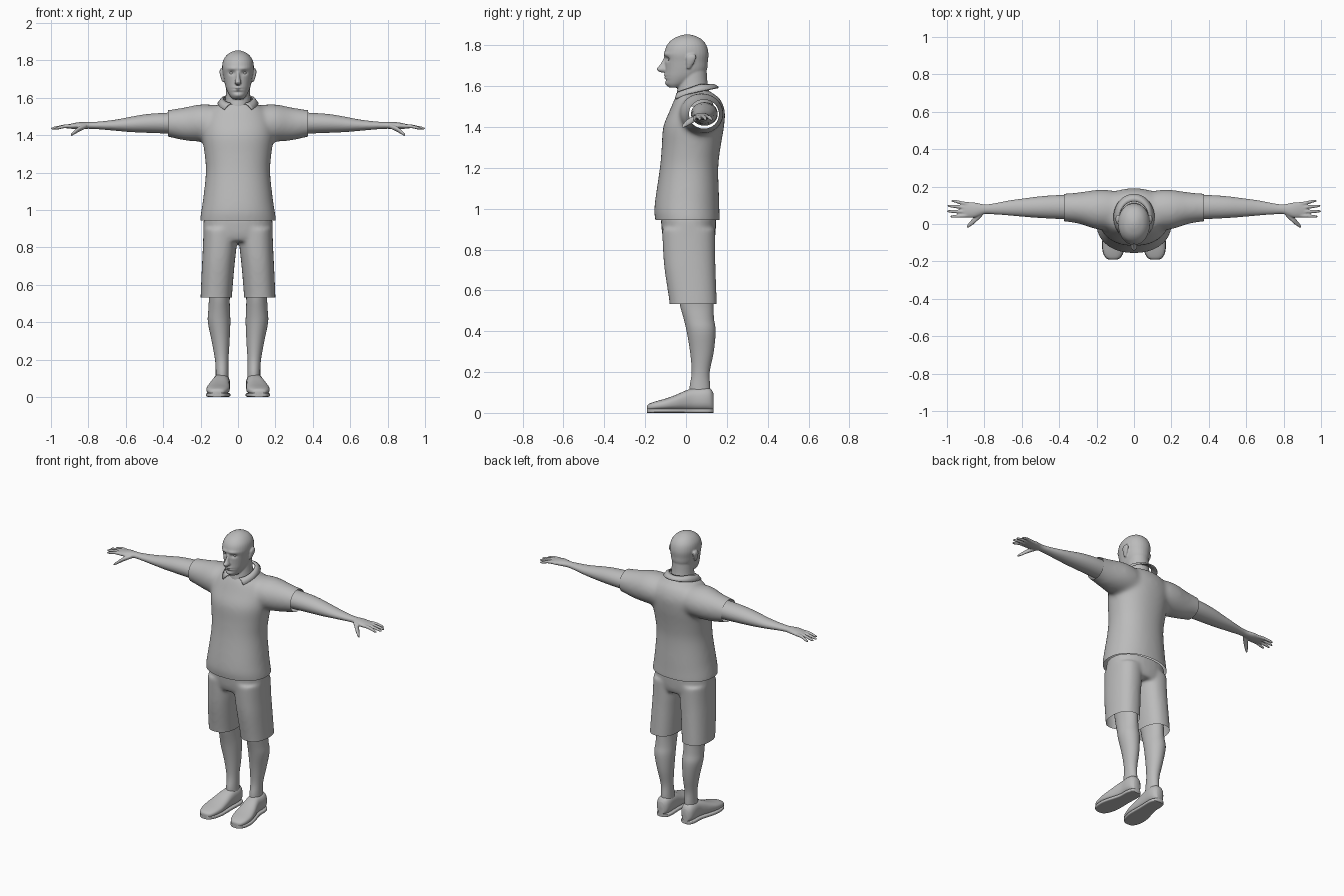
import bpy, bmesh, math
from mathutils import Vector

if "Cube" in bpy.data.objects:
    bpy.data.objects.remove(bpy.data.objects["Cube"])

grey = bpy.data.materials.new("plain grey")
grey.diffuse_color = (0.5, 0.5, 0.5, 1)
grey.use_nodes = True
grey.node_tree.nodes["Principled BSDF"].inputs["Base Color"].default_value = grey.diffuse_color


def spline(rows, steps):
    """Smoothly interpolate the measured cross-sections."""
    out = []
    for i in range(len(rows) - 1):
        a, b, c, d = (rows[max(0, min(len(rows) - 1, i + k))] for k in (-1, 0, 1, 2))
        for s in range(steps):
            t = s / steps
            out.append([q + 0.5 * t * (r - p + t * (2 * p - 5 * q + 4 * r - e + t * (3 * (q - r) + e - p)))
                        for p, q, r, e in zip(a, b, c, d)])
    return out + [list(rows[-1])]


def loft(bm, axis, rows, p=2.0, n=32, steps=4, flip=1):
    """Rows: position along axis, two centre coordinates, two radii."""
    rings = []
    for t, u, v, ru, rv in spline(rows, steps):
        ring = []
        for k in range(n):
            a = 2 * math.pi * k / n
            c, s = math.cos(a), math.sin(a)
            pu = u + ru * math.copysign(abs(c) ** (2 / p), c)
            pv = v + rv * math.copysign(abs(s) ** (2 / p), s)
            co = {"x": (t, pu, pv), "y": (pu, t, pv), "z": (pu, pv, t)}[axis]
            ring.append(bm.verts.new((co[0] * flip, co[1], co[2])))
        rings.append(ring)
    faces = [bm.faces.new(rings[0]), bm.faces.new(rings[-1][::-1])]
    for r, q in zip(rings, rings[1:]):
        for k in range(n):
            j = (k + 1) % n
            faces.append(bm.faces.new((r[k], q[k], q[j], r[j])))
    bmesh.ops.recalc_face_normals(bm, faces=faces)


def finish(name, bm, mirror=False):
    me = bpy.data.meshes.new(name)
    bm.to_mesh(me)
    bm.free()
    me.materials.clear()
    me.materials.append(grey)
    for f in me.polygons:
        f.use_smooth = True
        f.material_index = 0
    ob = bpy.data.objects.new(name, me)
    bpy.context.collection.objects.link(ob)
    if mirror:
        ob.modifiers.new("mirror", "MIRROR").use_mirror_merge = False
    return ob


def fuse(bm, voxel, smooth):
    """Merge overlapping lofts into one skin and soften the joins."""
    ob = finish("temp", bm)
    mod = ob.modifiers.new("fuse", "REMESH")
    mod.mode, mod.voxel_size = "VOXEL", voxel
    dg = bpy.context.evaluated_depsgraph_get()
    me = bpy.data.meshes.new_from_object(ob.evaluated_get(dg))
    out = bmesh.new()
    out.from_mesh(me)
    bpy.data.objects.remove(ob)
    bpy.data.meshes.remove(me)
    for _ in range(smooth):
        bmesh.ops.smooth_vert(out, verts=out.verts, factor=0.5,
                              use_axis_x=True, use_axis_y=True, use_axis_z=True)
    return out


def trim(bm, co, no):
    """Open a garment end with a clean hem."""
    bmesh.ops.bisect_plane(bm, geom=bm.verts[:] + bm.edges[:] + bm.faces[:],
                           plane_co=co, plane_no=no, clear_outer=True)


# Shirt: torso plus two sleeves
bm = bmesh.new()
loft(bm, "z", [(.91, 0, .008, .203, .157), (.945, 0, .008, .203, .158), (.98, 0, .004, .199, .16),
               (1.05, 0, .006, .188, .156), (1.2, 0, .015, .172, .143), (1.3, 0, .025, .179, .144),
               (1.4, 0, .037, .192, .149), (1.48, 0, .055, .185, .135), (1.54, 0, .055, .15, .11),
               (1.565, 0, .045, .1, .085), (1.58, 0, .04, .07, .075)], p=2.2, n=48)
for side in (-1, 1):
    loft(bm, "x", [(.04, .07, 1.455, .09, .09), (.12, .075, 1.463, .105, .098), (.2, .077, 1.465, .106, .1),
                   (.29, .085, 1.46, .085, .088), (.375, .088, 1.463, .075, .072),
                   (.41, .088, 1.463, .074, .07)], flip=side)
bm = fuse(bm, .01, 12)
trim(bm, (0, 0, .945), (0, 0, -1))
trim(bm, (.373, 0, 0), (1, 0, 0))
trim(bm, (-.373, 0, 0), (-1, 0, 0))
finish("shirt", bm)

# Folded collar with two front points
bm = bmesh.new()
rows = []
N = 36
for i in range(N + 1):
    t = math.radians(-152 + 304 * i / N)
    b = t * 0.9
    tip = max(0, abs(t) / math.radians(152) - .75) * .05
    top = Vector((.078 * math.sin(t), .035 + .085 * math.cos(t), min(1.607, 1.565 + .03 * (1 + math.cos(t)))))
    low = Vector((.107 * math.sin(b), .037 + .122 * math.cos(b), 1.543 + .025 * (1 + math.cos(b)) - tip))
    mid = top.lerp(low, .45) + Vector((0, 0, .006))
    rows.append([bm.verts.new(v) for v in (top, mid, low)])
for r, q in zip(rows, rows[1:]):
    for k in range(2):
        bm.faces.new((r[k], r[k + 1], q[k + 1], q[k]))
bmesh.ops.recalc_face_normals(bm, faces=bm.faces)
collar = finish("collar", bm)
solid = collar.modifiers.new("cloth", "SOLIDIFY")
solid.thickness, solid.offset = .008, 0

# Shorts: hips plus two legs
bm = bmesh.new()
loft(bm, "z", [(.83, 0, .015, .17, .115), (.87, 0, .014, .185, .13), (.96, 0, .012, .184, .136)], p=2.3)
for side in (-1, 1):
    loft(bm, "z", [(.5, .117, .035, .084, .116), (.54, .116, .035, .084, .116), (.7, .106, .02, .087, .125),
                   (.8, .098, .015, .09, .128), (.9, .093, .013, .092, .13)], p=2.3, flip=side)
bm = fuse(bm, .009, 6)
trim(bm, (0, 0, .533), (0, 0, -1))
finish("shorts", bm)

# Bare lower legs
bm = bmesh.new()
loft(bm, "z", [(.08, .085, .068, .036, .05), (.13, .085, .068, .034, .05), (.2, .087, .072, .036, .044),
               (.3, .093, .078, .048, .058), (.4, .101, .074, .06, .071), (.46, .101, .063, .058, .074),
               (.53, .1, .052, .056, .082), (.62, .1, .045, .062, .088)])
finish("legs", bm, True)

# Shoes with thin soles: rows of y, centre x, half width, height
shape = [(-.19, .112, .02, .035), (-.18, .112, .038, .045), (-.15, .111, .054, .056), (-.1, .107, .062, .07),
         (-.05, .102, .058, .088), (0, .095, .05, .11), (.04, .09, .046, .121), (.09, .089, .046, .124),
         (.12, .089, .038, .118), (.135, .089, .022, .095)]
bm = bmesh.new()
loft(bm, "y", [(y, x, .006 + h / 2, w, h / 2 - .006) for y, x, w, h in shape], p=2.5)
finish("shoes", bm, True)
bm = bmesh.new()
loft(bm, "y", [(y, x, .011, w + .002, .011) for y, x, w, h in shape], p=5)
finish("soles", bm, True)

# Arm, palm, fingers and thumb
bm = bmesh.new()
loft(bm, "x", [(.33, .09, 1.464, .066, .058), (.42, .091, 1.464, .063, .054), (.5, .09, 1.462, .058, .049),
               (.58, .088, 1.457, .05, .04), (.66, .086, 1.453, .041, .029), (.75, .081, 1.452, .029, .02),
               (.8, .079, 1.452, .026, .018), (.85, .075, 1.451, .04, .018), (.89, .075, 1.448, .041, .014),
               (.92, .076, 1.446, .035, .009)])
for base, end, tip in ((.106, .123, .975), (.086, .096, .995), (.065, .068, .998), (.045, .04, .98)):
    loft(bm, "x", [(.87, base, 1.448, .009, .01), (.92, base * .6 + end * .4, 1.448, .0095, .01),
                   (tip - .015, end, 1.438, .008, .008), (tip + .002, end, 1.434, .004, .004)], n=12)
loft(bm, "x", [(.81, .058, 1.448, .014, .012), (.85, .025, 1.432, .02, .014), (.878, -.002, 1.412, .014, .011),
               (.895, -.017, 1.4, .007, .006)], n=12)
finish("arms", fuse(bm, .004, 3), True)

# Head, neck, nose and ears
bm = bmesh.new()
loft(bm, "z", [(1.593, 0, -.055, .028, .028), (1.612, 0, -.04, .045, .055), (1.645, 0, -.014, .062, .088),
               (1.68, 0, 0, .072, .102), (1.72, 0, .002, .079, .105), (1.76, 0, .002, .085, .108),
               (1.8, 0, .003, .079, .097), (1.83, 0, .005, .058, .071), (1.847, 0, .006, .03, .036),
               (1.853, 0, .006, .008, .009)], p=2.15)
loft(bm, "z", [(1.5, 0, .045, .08, .092), (1.56, 0, .036, .071, .082), (1.62, 0, .034, .065, .071),
               (1.69, 0, .033, .062, .068)])
loft(bm, "z", [(1.74, 0, -.098, .008, .01), (1.705, 0, -.108, .011, .02), (1.682, 0, -.115, .018, .03),
               (1.668, 0, -.108, .011, .018)], n=16)
for side in (-1, 1):
    loft(bm, "z", [(1.685, .078, .012, .007, .008), (1.715, .086, .021, .009, .02),
                   (1.742, .089, .026, .01, .024), (1.757, .086, .028, .006, .014)], n=16, flip=side)
bm = fuse(bm, .004, 4)


def bump(x, z, cx, cz, sx, sz):
    return math.exp(-((x - cx) / sx) ** 2 - ((z - cz) / sz) ** 2)


# Brow, eye sockets, lips and chin
for v in bm.verts:
    x, y, z = abs(v.co.x), v.co.y, v.co.z
    if y < -.045:
        v.co.y += (.011 * bump(x, z, .034, 1.733, .016, .011) - .006 * bump(x, z, .03, 1.757, .03, .01)
                   - .008 * bump(x, z, 0, 1.647, .022, .014) + .006 * bump(x, z, 0, 1.647, .026, .004)
                   - .007 * bump(x, z, 0, 1.612, .025, .012) + .004 * bump(x, z, 0, 1.63, .025, .006))
finish("head", bm)

# Eyeballs
bm = bmesh.new()
bmesh.ops.create_uvsphere(bm, u_segments=16, v_segments=10, radius=.012)
bmesh.ops.translate(bm, verts=bm.verts, vec=(.034, -.077, 1.733))
finish("eyes", bm, True)

# Smooth shading with crisp hems and soles
for ob in bpy.context.collection.objects:
    ob.select_set(True)
    bpy.context.view_layer.objects.active = ob
bpy.ops.object.shade_smooth_by_angle(angle=math.radians(45))
